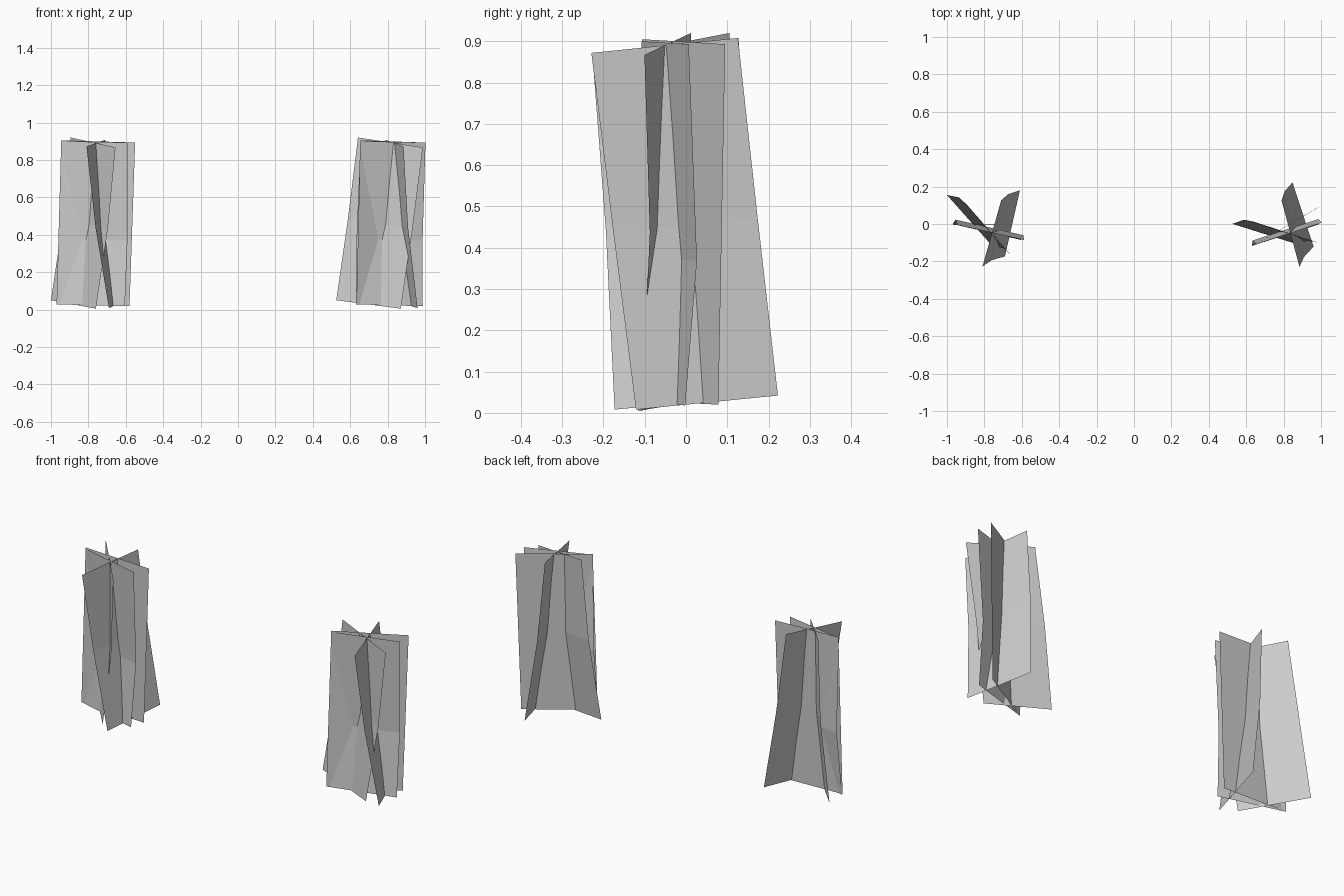
import bpy
from mathutils import Matrix, Vector

if "Cube" in bpy.data.objects:
    bpy.data.objects.remove(bpy.data.objects["Cube"])

LEFT = Vector((-0.765, -0.045, 0))
RIGHT = Vector((0.83, -0.05, 0))


def card(name, tl, tr, br, bl, bend, t):
    """Thin upright card of two panels, bent across at fraction t of its height."""
    tl, tr, br, bl = map(Vector, (tl, tr, br, bl))
    off = Vector((bend[0], bend[1], 0))
    ml = bl.lerp(tl, t) + off
    mr = br.lerp(tr, t) + off
    mesh = bpy.data.meshes.new(name)
    mesh.from_pydata([tuple(v - LEFT) for v in (bl, br, mr, ml, tr, tl)], [],
                     [(0, 1, 2, 3), (3, 2, 4, 5)])
    return mesh


# Four crossed cards of one plant clump, in left clump position
cards = [
    card("diagonal_card", (-.895, .105, .92), (-.655, -.17, .867),
         (-.76, -.115, .005), (-1.0, .155, .05), (.012, .012), .5),
    card("flat_card", (-.945, -.003, .905), (-.55, -.005, .893),
         (-.58, -.006, .02), (-.97, -.004, .03), (0, 0), .5),
    card("front_card", (-.945, -.005, .90), (-.588, -.085, .893),
         (-.605, -.085, .018), (-.97, .0, .028), (.007, .025), .4),
    card("cross_card", (-.81, -.227, .872), (-.71, .127, .908),
         (-.61, .18, .042), (-.69, -.173, .008), (-.012, .006), .5),
]

# Two clumps, the right one turned about its upright axis
for side, pos, turn in (("left", LEFT, 0.0), ("right", RIGHT, 0.54)):
    for mesh in cards:
        ob = bpy.data.objects.new(side + "_" + mesh.name, mesh)
        ob.matrix_world = Matrix.Translation(pos) @ Matrix.Rotation(turn, 4, 'Z')
        bpy.context.collection.objects.link(ob)
